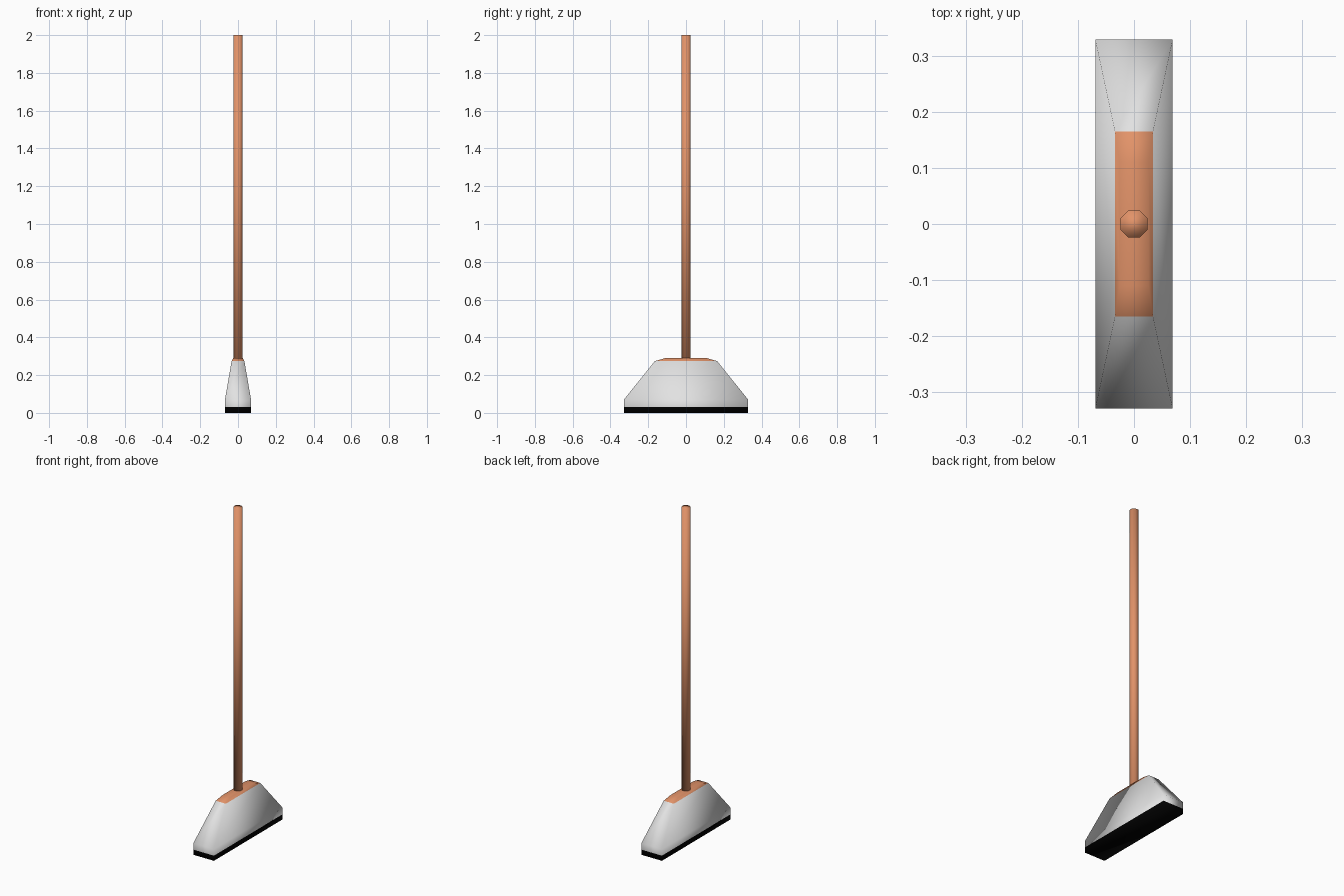
import bpy, bmesh, math

if "Cube" in bpy.data.objects:
    bpy.data.objects.remove(bpy.data.objects["Cube"])


def material(name, rgb):
    m = bpy.data.materials.new(name)
    m.diffuse_color = (*rgb, 1)
    m.use_nodes = True
    m.node_tree.nodes["Principled BSDF"].inputs["Base Color"].default_value = m.diffuse_color
    return m


WOOD = material("orange wood", (0.76, 0.29, 0.14))
BRISTLE = material("pale grey bristle", (0.76, 0.76, 0.76))
TIP = material("black tip", (0.0, 0.0, 0.0))


def finish(name, bm, mats):
    bmesh.ops.recalc_face_normals(bm, faces=bm.faces)
    for f in bm.faces:
        f.smooth = True
    mesh = bpy.data.meshes.new(name)
    bm.to_mesh(mesh)
    bm.free()
    for m in mats:
        mesh.materials.append(m)
    ob = bpy.data.objects.new(name, mesh)
    bpy.context.collection.objects.link(ob)
    return ob


# Broom head: stacked rectangles (z, half width x, half length y)
sections = [(0.0, 0.069, 0.329), (0.031, 0.069, 0.329), (0.07, 0.069, 0.329),
            (0.274, 0.034, 0.165), (0.29, 0.026, 0.11)]
bm = bmesh.new()
rings = [[bm.verts.new((sx * x, sy * y, z))
          for sx, sy in ((-1, -1), (1, -1), (1, 1), (-1, 1))]
         for z, x, y in sections]
for a, b in zip(rings, rings[1:]):
    for i in range(4):
        j = (i + 1) % 4
        bm.faces.new((a[i], a[j], b[j], b[i]))
bm.faces.new(rings[0][::-1])
bm.faces.new(rings[-1])
# Colour by height: black tips, grey bristles, wooden cap
for f in bm.faces:
    z = f.calc_center_median().z
    f.material_index = 0 if z < 0.03 else 1 if z < 0.27 else 2
finish("broom_head", bm, (TIP, BRISTLE, WOOD))

# Handle: eight-sided pole with flats facing the axes
bm = bmesh.new()
bmesh.ops.create_cone(bm, cap_ends=True, segments=8, radius1=0.026,
                      radius2=0.026, depth=1.72)
flat = max(v.co.x for v in bm.verts) > 0.0255
for v in bm.verts:
    if flat:
        a = math.radians(22.5)
        x, y = v.co.x, v.co.y
        v.co.x = x * math.cos(a) - y * math.sin(a)
        v.co.y = x * math.sin(a) + y * math.cos(a)
    v.co.z += 1.14
finish("handle", bm, (WOOD,))
